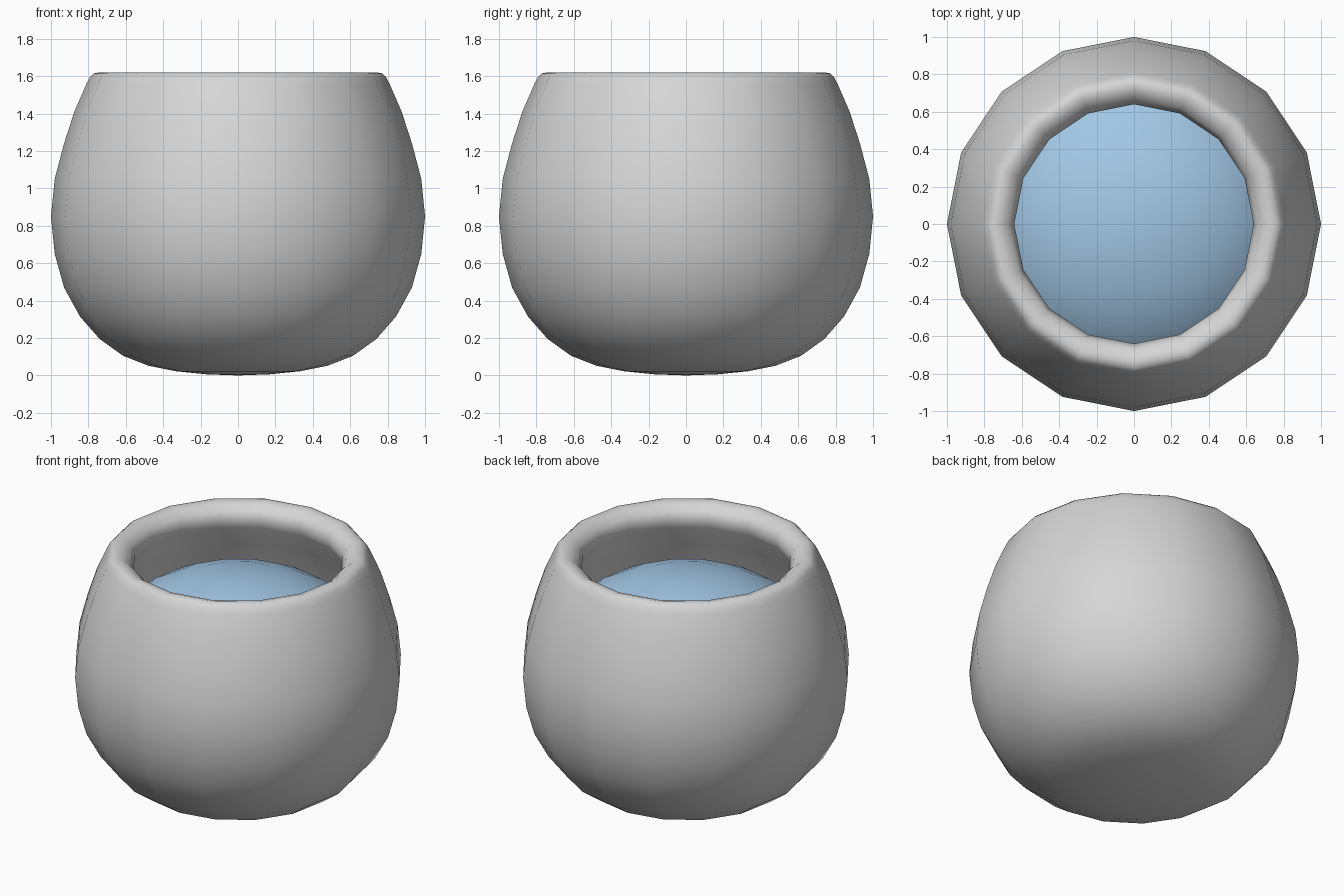
import bpy, bmesh, math
from mathutils import Matrix

if "Cube" in bpy.data.objects:
    bpy.data.objects.remove(bpy.data.objects["Cube"])

SIDES = 16


def material(name, rgb):
    m = bpy.data.materials.new(name)
    m.diffuse_color = (*rgb, 1)
    m.use_nodes = True
    m.node_tree.nodes["Principled BSDF"].inputs["Base Color"].default_value = m.diffuse_color
    return m


def lathe(name, profile, mat):
    """Revolve a pole-to-pole (radius, height) profile and shade it smooth."""
    bm = bmesh.new()
    verts = [bm.verts.new((r, 0, z)) for r, z in profile]
    edges = [bm.edges.new(pair) for pair in zip(verts, verts[1:])]
    bmesh.ops.spin(bm, geom=verts + edges, cent=(0, 0, 0), axis=(0, 0, 1),
                   angle=math.tau, steps=SIDES, use_duplicate=False)
    bmesh.ops.remove_doubles(bm, verts=bm.verts, dist=0.0005)
    bmesh.ops.dissolve_degenerate(bm, edges=bm.edges, dist=0.0005)
    bmesh.ops.recalc_face_normals(bm, faces=bm.faces)
    for f in bm.faces:
        f.smooth = True
    return finish(name, bm, mat)


def finish(name, bm, mat):
    mesh = bpy.data.meshes.new(name)
    bm.to_mesh(mesh)
    bm.free()
    mesh.materials.append(mat)
    ob = bpy.data.objects.new(name, mesh)
    bpy.context.collection.objects.link(ob)
    return ob


gray = material("light_gray", (0.67, 0.67, 0.67))
blue = material("water_blue", (0.36, 0.57, 0.78))

# Bowl: outside from the base up, over the rounded lip, then down the inside
outer = [(0, 0), (0.17, 0.006), (0.33, 0.022), (0.48, 0.052), (0.615, 0.105),
         (0.74, 0.195), (0.845, 0.315), (0.93, 0.47), (0.98, 0.65),
         (1.0, 0.85), (0.98, 1.05), (0.93, 1.24), (0.875, 1.41), (0.81, 1.56)]
lip = [(0.79, 1.597), (0.77, 1.615), (0.74, 1.62), (0.705, 1.61),
       (0.665, 1.58), (0.64, 1.53), (0.66, 1.47)]
inner = [(0.72, 1.34), (0.79, 1.18), (0.85, 1.02), (0.87, 0.85), (0.85, 0.68),
         (0.80, 0.52), (0.73, 0.40), (0.63, 0.29), (0.48, 0.21), (0.25, 0.15),
         (0, 0.13)]
lathe("bowl", outer + lip + inner, gray)

# Water: flattened ball filling the bowl, domed at the top
bm = bmesh.new()
bmesh.ops.create_uvsphere(
    bm, u_segments=SIDES, v_segments=16, radius=1,
    matrix=Matrix.Translation((0, 0, 0.89)) @ Matrix.Diagonal((0.85, 0.85, 0.55, 1)))
for f in bm.faces:
    f.smooth = True
finish("water", bm, blue)
